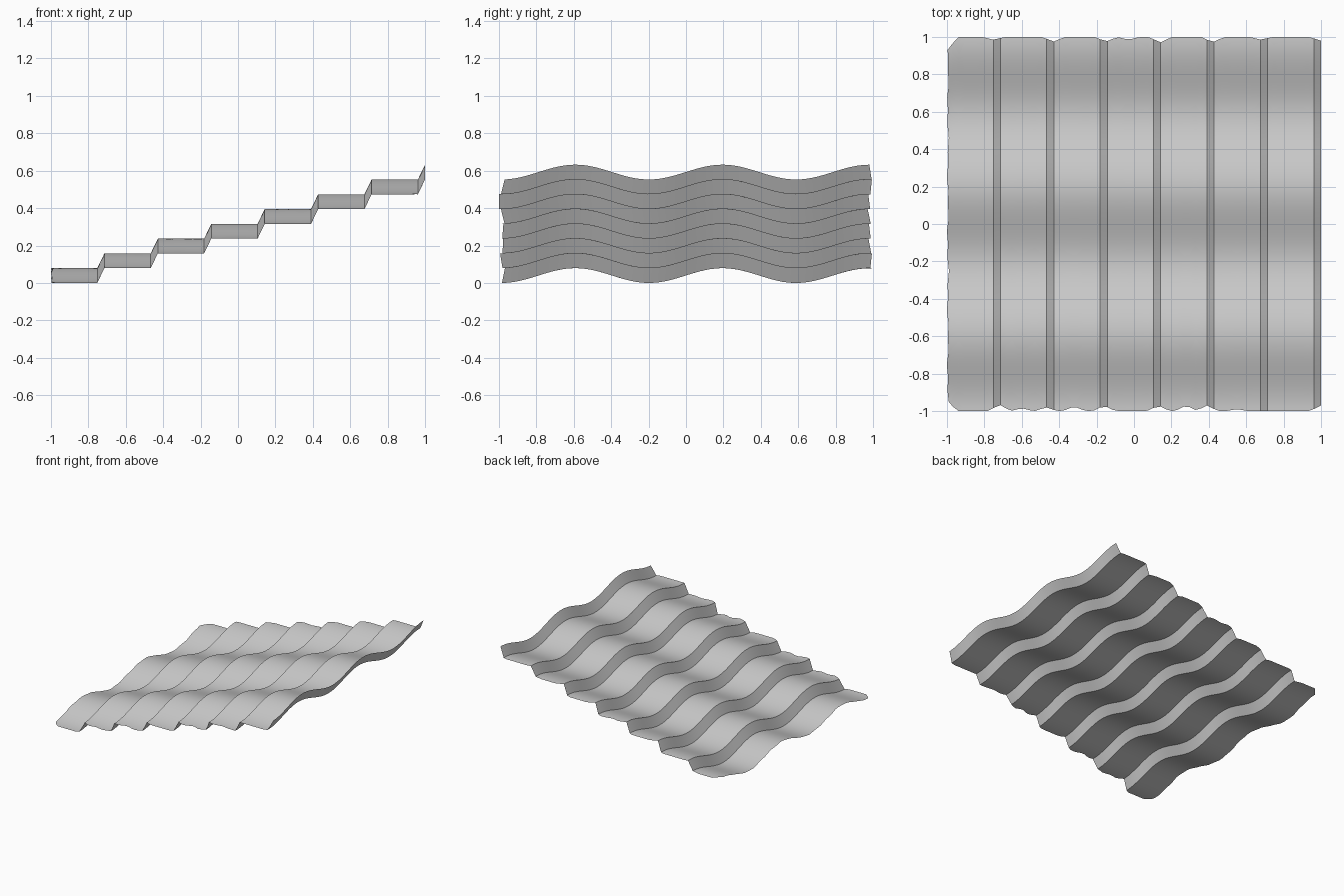
import bpy
import bmesh
import math

if "Cube" in bpy.data.objects:
    bpy.data.objects.remove(bpy.data.objects["Cube"], do_unlink=True)

STEPS = 7
PITCH = 2 / STEPS      # width of one tile course with its riser
RISER = 0.038          # horizontal run of a riser
RISE = 0.079           # height gained per course
PERIOD = 0.787         # length of one wave
CREST = 0.195          # position of a wave crest
TREAD_CUTS = 8
ROWS = 96

# Chips along the ragged ends: position and depth
FRONT_CHIPS = [(-1, 0.05), (-0.72, 0.035), (-0.6, 0.015), (-0.47, 0.02), (-0.32, 0.025),
               (-0.16, 0.03), (0.13, 0.03), (0.28, 0.03), (0.39, 0.03), (0.55, 0.01), (1, 0.03)]
BACK_CHIPS = [(-1, 0.07), (-0.75, 0.015), (-0.43, 0.025), (-0.15, 0.025), (-0.03, 0.015),
              (0.14, 0.03), (0.42, 0.03), (0.68, 0.015), (1, 0.02)]


def chip_depth(x, chips, width=0.06):
    return max(max(0, depth * (1 - abs(x - cx) / width)) for cx, depth in chips)


def wave(y):
    return RISE / 2 * (1 + math.cos(math.tau * (y - CREST) / PERIOD))


def make_material(name, value):
    mat = bpy.data.materials.new(name)
    mat.use_nodes = True
    color = (value, value, value, 1)
    mat.diffuse_color = color
    mat.node_tree.nodes["Principled BSDF"].inputs["Base Color"].default_value = color
    return mat


# Stepped profile: flat treads followed by slanted risers
profile = []
for step in range(STEPS):
    start = -1 + step * PITCH
    for cut in range(TREAD_CUTS + 1):
        profile.append((start + (PITCH - RISER) * cut / TREAD_CUTS, step * RISE))
profile.append((1, STEPS * RISE))

# Sweep the profile along the wave
bm = bmesh.new()
columns = []
for index, (x, base) in enumerate(profile):
    front = -1 + chip_depth(x, FRONT_CHIPS)
    back = 1 - chip_depth(x, BACK_CHIPS)
    column = []
    for row in range(ROWS + 1):
        y = front + (back - front) * row / ROWS
        wobble = 0.005 * (1 + math.sin(y * 31) * math.cos(y * 13)) if index == 0 else 0
        column.append(bm.verts.new((x + wobble, y, base + wave(y))))
    columns.append(column)

for left, right in zip(columns, columns[1:]):
    for row in range(ROWS):
        bm.faces.new((left[row], right[row], right[row + 1], left[row + 1]))

mesh = bpy.data.meshes.new("roof_tile_sheet")
bm.to_mesh(mesh)
bm.free()
mesh.materials.append(make_material("tile_grey", 0.6))

# Smooth waves with crisp course edges
sheet = bpy.data.objects.new("roof_tile_sheet", mesh)
bpy.context.collection.objects.link(sheet)
bpy.ops.object.select_all(action="DESELECT")
sheet.select_set(True)
bpy.context.view_layer.objects.active = sheet
bpy.ops.object.shade_smooth_by_angle(angle=math.radians(30))
